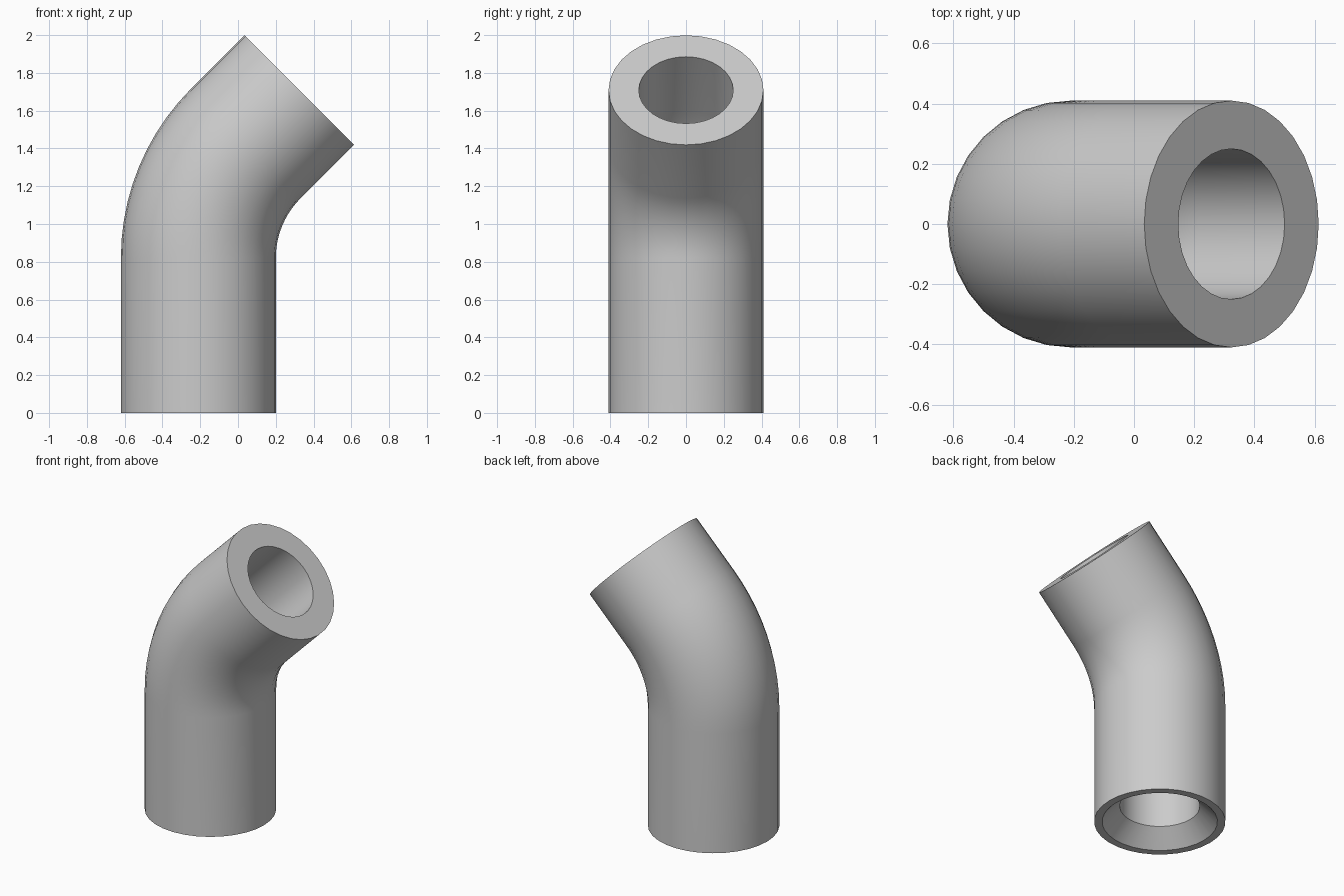
import bpy, bmesh, math
from mathutils import Vector

cube = bpy.data.objects.get("Cube")
if cube:
    bpy.data.objects.remove(cube, do_unlink=True)

SIDES, BEND_STEPS = 32, 10
OUTER, BORE, MOUTH = 0.41, 0.25, 0.36
BASE_X, LEG, BEND_R, END_LEG = -0.21, 0.82, 0.857, 0.40
BEND = math.radians(45)


def bend_stations(radius):
    """Ring stations (centre, tilt, radius) around the bend and out to the end."""
    stations = []
    for i in range(BEND_STEPS + 1):
        a = BEND * i / BEND_STEPS
        centre = Vector((BASE_X + BEND_R * (1 - math.cos(a)), 0, LEG + BEND_R * math.sin(a)))
        stations.append((centre, a, radius))
    end = stations[-1][0] + END_LEG * Vector((math.sin(BEND), 0, math.cos(BEND)))
    stations.append((end, BEND, radius))
    return stations


def ring(bm, centre, tilt, radius):
    across = Vector((math.cos(tilt), 0, -math.sin(tilt)))
    verts = []
    for i in range(SIDES):
        t = math.tau * i / SIDES
        offset = across * math.cos(t) + Vector((0, math.sin(t), 0))
        verts.append(bm.verts.new(centre + radius * offset))
    return verts


def base(z, radius):
    return (Vector((BASE_X, 0, z)), 0, radius)


# Outer wall upward, then bore back down to the countersunk mouth
stations = [base(0, OUTER)] + bend_stations(OUTER)
stations += bend_stations(BORE)[::-1] + [base(MOUTH - BORE, BORE), base(0, MOUTH)]

bm = bmesh.new()
rings = [ring(bm, *s) for s in stations]
for k, lower in enumerate(rings):
    upper = rings[(k + 1) % len(rings)]
    for i in range(SIDES):
        j = (i + 1) % SIDES
        bm.faces.new((lower[i], lower[j], upper[j], upper[i]))
bmesh.ops.recalc_face_normals(bm, faces=bm.faces)
mesh = bpy.data.meshes.new("pipe_elbow")
bm.to_mesh(mesh)
bm.free()
pipe = bpy.data.objects.new("pipe_elbow", mesh)
bpy.context.collection.objects.link(pipe)

# Plain grey finish
grey = bpy.data.materials.new("light_grey")
grey.use_nodes = True
colour = (0.6, 0.6, 0.6, 1)
grey.diffuse_color = colour
grey.node_tree.nodes["Principled BSDF"].inputs["Base Color"].default_value = colour
mesh.materials.append(grey)

# Smooth walls, sharp rims
bpy.ops.object.select_all(action='DESELECT')
pipe.select_set(True)
bpy.context.view_layer.objects.active = pipe
bpy.ops.object.shade_smooth_by_angle(angle=math.radians(30))
